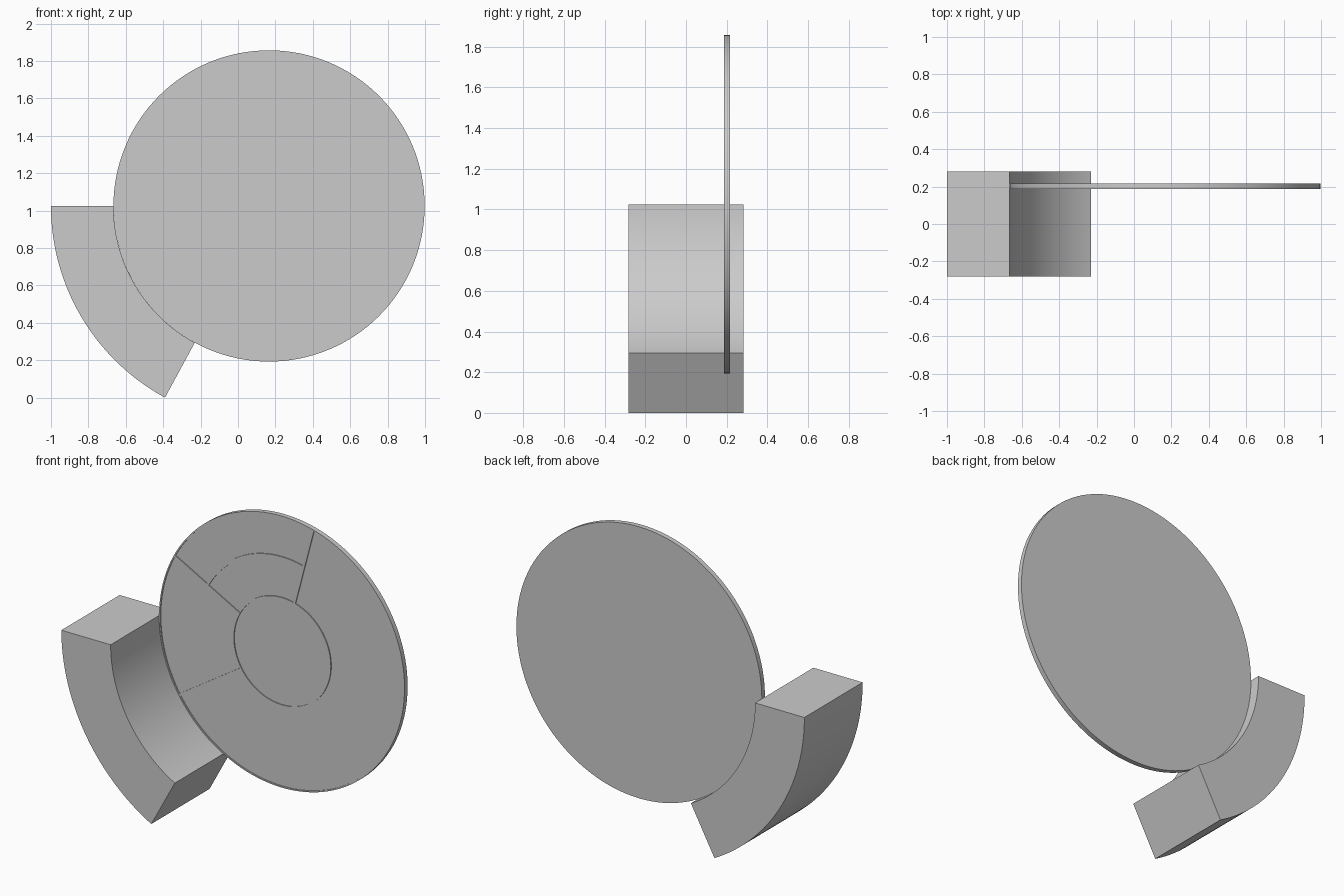
import bpy, bmesh
from math import cos, sin, radians

if "Cube" in bpy.data.objects:
    bpy.data.objects.remove(bpy.data.objects["Cube"])

CX, CZ = 0.166, 1.025           # shared centre of disc and wedge
R = 0.832                       # disc radius
FRONT, FACE, BACK = 0.187, 0.193, 0.217


def finish(name, bm):
    bmesh.ops.recalc_face_normals(bm, faces=bm.faces)
    me = bpy.data.meshes.new(name)
    bm.to_mesh(me)
    bm.free()
    ob = bpy.data.objects.new(name, me)
    bpy.context.collection.objects.link(ob)
    bpy.ops.object.select_all(action='DESELECT')
    ob.select_set(True)
    bpy.context.view_layer.objects.active = ob
    bpy.ops.object.shade_smooth_by_angle(angle=radians(30))
    return ob


def extrude(name, pts, y0, y1):
    """Extrude an XZ outline along y."""
    bm = bmesh.new()
    a = [bm.verts.new((x, y0, z)) for x, z in pts]
    b = [bm.verts.new((x, y1, z)) for x, z in pts]
    bm.faces.new(a)
    bm.faces.new(b[::-1])
    for i in range(len(pts)):
        j = (i + 1) % len(pts)
        bm.faces.new((a[i], a[j], b[j], b[i]))
    return finish(name, bm)


def arc_block(name, r0, r1, a0, a1, y0, y1, n=64):
    """Sweep a rectangular section around the centre; closes at 360 degrees."""
    full = abs(a1 - a0) >= 360
    bm = bmesh.new()
    secs = []
    for i in range(n if full else n + 1):
        t = radians(a0 + (a1 - a0) * i / n)
        secs.append([bm.verts.new((CX + r * cos(t), y, CZ + r * sin(t)))
                     for r, y in ((r0, y0), (r1, y0), (r1, y1), (r0, y1))])
    for i in range(n):
        s, e = secs[i], secs[(i + 1) % len(secs)]
        for k in range(4):
            m = (k + 1) % 4
            bm.faces.new((s[k], s[m], e[m], e[k]))
    if not full:
        bm.faces.new(secs[0])
        bm.faces.new(secs[-1][::-1])
    return finish(name, bm)


# Curved wedge hugging the lower left of the disc
arc_block("curved_wedge", R, 1.166, 180, 241.5, -0.282, 0.282)

# Thin disc
N = 128
extrude("disc", [(CX + (R - 0.003) * cos(radians(360 * i / N)),
                  CZ + (R - 0.003) * sin(radians(360 * i / N))) for i in range(N)],
        FACE, BACK)

# Raised rim and hub ring
arc_block("disc_rim", R - 0.008, R, 0, 360, FRONT, BACK, N)
arc_block("hub_ring", 0.325, 0.332, 0, 360, FRONT, FACE + 0.01, N)

# Radial dividers
for k, ang in enumerate((75.3, 151.7, 213)):
    t = radians(ang)
    c, s, w = cos(t), sin(t), 0.0075
    extrude(f"divider_{k + 1}",
            [(CX + r * c - o * s, CZ + r * s + o * c)
             for r, o in ((0.329, -w), (R - 0.005, -w), (R - 0.005, w), (0.329, w))],
            FRONT, FACE + 0.01)

# Arc divider in the top sector
arc_block("arc_divider", 0.567, 0.582, 75.3, 151.7, FRONT, FACE + 0.01)
